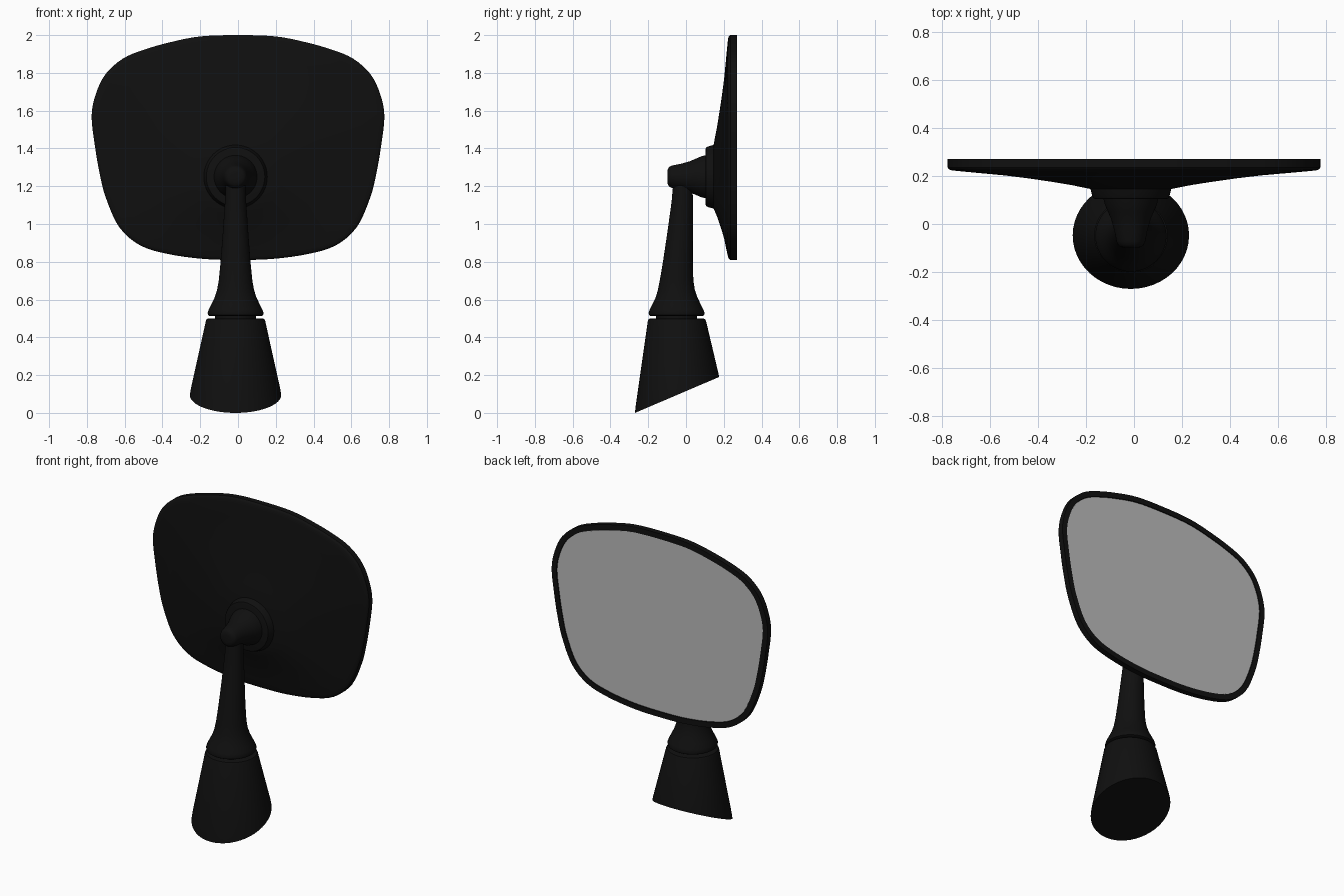
import bpy, bmesh, math
from mathutils import Vector
from mathutils.geometry import interpolate_bezier

if "Cube" in bpy.data.objects:
    bpy.data.objects.remove(bpy.data.objects["Cube"])

N = 48
CX = -0.013          # stalk axis sits slightly left of centre
CZ = 1.25            # height of the pivot


def material(name, value):
    m = bpy.data.materials.new(name)
    m.diffuse_color = (value, value, value, 1)
    m.use_nodes = True
    m.node_tree.nodes["Principled BSDF"].inputs["Base Color"].default_value = m.diffuse_color
    return m


BLACK = material("black_plastic", 0.005)
GLASS = material("mirror_grey", 0.5)


def loft(name, rings, mat, angle=35):
    """Skin a list of equal-length closed rings and cap both ends."""
    bm = bmesh.new()
    rows = [[bm.verts.new(p) for p in ring] for ring in rings]
    n = len(rows[0])
    for a, b in zip(rows, rows[1:]):
        for i in range(n):
            j = (i + 1) % n
            bm.faces.new((a[i], a[j], b[j], b[i]))
    bm.faces.new(rows[0])
    bm.faces.new(rows[-1])
    bmesh.ops.recalc_face_normals(bm, faces=bm.faces)
    me = bpy.data.meshes.new(name)
    bm.to_mesh(me)
    bm.free()
    ob = bpy.data.objects.new(name, me)
    bpy.context.collection.objects.link(ob)
    me.materials.append(mat)
    bpy.ops.object.select_all(action='DESELECT')
    bpy.context.view_layer.objects.active = ob
    ob.select_set(True)
    bpy.ops.object.shade_smooth_by_angle(angle=math.radians(angle))
    return ob


def ring_z(z, yc, rx, ry=None, slope=0.0):
    """Ring around the upright axis, optionally sheared along y."""
    ry = ry or rx
    pts = []
    for i in range(N):
        a = math.tau * i / N
        dy = ry * math.sin(a)
        pts.append(Vector((CX + rx * math.cos(a), yc + dy, z + slope * dy)))
    return pts


def ring_y(y, r, zc=CZ):
    """Ring around the front-to-back axis."""
    return [Vector((CX + r * math.cos(math.tau * i / N), y,
                    zc + r * math.sin(math.tau * i / N))) for i in range(N)]


# Foot: tapered cone with a slanted mounting face
loft("foot", [
    ring_z(0.095, -0.0475, 0.242, 0.2225, 0.427),
    ring_z(0.12, -0.0475, 0.238, 0.2195, 0.40),
    ring_z(0.487, -0.048, 0.157, 0.154),
    ring_z(0.497, -0.048, 0.152, 0.149),
    ring_z(0.50, -0.048, 0.142, 0.139)], BLACK)

# Swivel pin in the gap between foot and stalk
loft("swivel_pin", [ring_z(0.48, -0.05, 0.108), ring_z(0.535, -0.05, 0.108)], BLACK)

# Stalk: flared at the bottom, leaning gently towards the mirror
loft("stalk", [ring_z(*p) for p in [
    (0.513, -0.05, 0.138), (0.518, -0.05, 0.146), (0.53, -0.05, 0.148),
    (0.547, -0.05, 0.142), (0.575, -0.05, 0.128), (0.61, -0.05, 0.111),
    (0.65, -0.051, 0.098), (0.70, -0.05, 0.089), (0.80, -0.043, 0.079),
    (0.96, -0.031, 0.067), (1.12, -0.02, 0.056), (1.25, -0.015, 0.05)]], BLACK)

# Pivot knob that widens into a neck
loft("pivot_neck", [ring_y(*p) for p in [
    (-0.099, 0.025), (-0.096, 0.042), (-0.088, 0.053), (-0.072, 0.060),
    (-0.03, 0.068), (0.02, 0.082), (0.05, 0.095), (0.08, 0.108), (0.12, 0.118)]], BLACK)

# Collar behind the shell
loft("collar", [ring_y(*p) for p in [
    (0.103, 0.145), (0.106, 0.155), (0.115, 0.160), (0.16, 0.172)]], BLACK)

# Mirror outline: right half as points, mirrored, then smoothed
half = [(0, 2.0), (0.2, 1.993), (0.36, 1.962), (0.5, 1.922), (0.61, 1.875),
        (0.70, 1.795), (0.752, 1.69), (0.775, 1.57), (0.757, 1.41),
        (0.733, 1.27), (0.70, 1.14), (0.63, 0.985), (0.52, 0.888),
        (0.37, 0.841), (0.18, 0.815), (0, 0.81)]
ctrl = [Vector(p) for p in half + [(-x, z) for x, z in half[-2:0:-1]]]
outline = []
for i, p in enumerate(ctrl):
    a, b, c = ctrl[i - 1], ctrl[(i + 1) % len(ctrl)], ctrl[(i + 2) % len(ctrl)]
    pts = interpolate_bezier(p, p + (b - a) / 6, b - (c - p) / 6, b, 5)
    outline += [q.to_2d() for q in pts[:-1]]


def outline_ring(y, inset=0.0):
    """Outline at depth y, moved inwards along its own normals."""
    n = len(outline)
    pts = []
    for i, p in enumerate(outline):
        t = (outline[(i + 1) % n] - outline[i - 1]).normalized()
        q = p + Vector((t.y, -t.x)) * inset
        pts.append(Vector((q.x, y, q.y)))
    return pts


def blend_ring(y, t):
    """Ring between the collar circle (t=0) and the inset outline (t=1)."""
    centre = Vector((CX, y, CZ))
    pts = []
    for p in outline_ring(y, 0.012):
        d = p - centre
        pts.append(centre + d.normalized() * 0.165 * (1 - t) + d * t)
    return pts


# Shell: shallow dish, rounded edge, rim and recess for the glass
shell = [blend_ring(y, t) for y, t in [
    (0.145, 0.0), (0.162, 0.15), (0.177, 0.31), (0.190, 0.46),
    (0.202, 0.62), (0.213, 0.82), (0.221, 0.96), (0.224, 1.0)]]
shell += [outline_ring(y, i) for y, i in [
    (0.228, 0.005), (0.235, 0.0), (0.27, 0.0), (0.27, 0.035), (0.262, 0.036)]]
loft("mirror_shell", shell, BLACK)

# Glass set inside the rim
loft("mirror_glass", [outline_ring(0.255, 0.037), outline_ring(0.266, 0.037)], GLASS)
